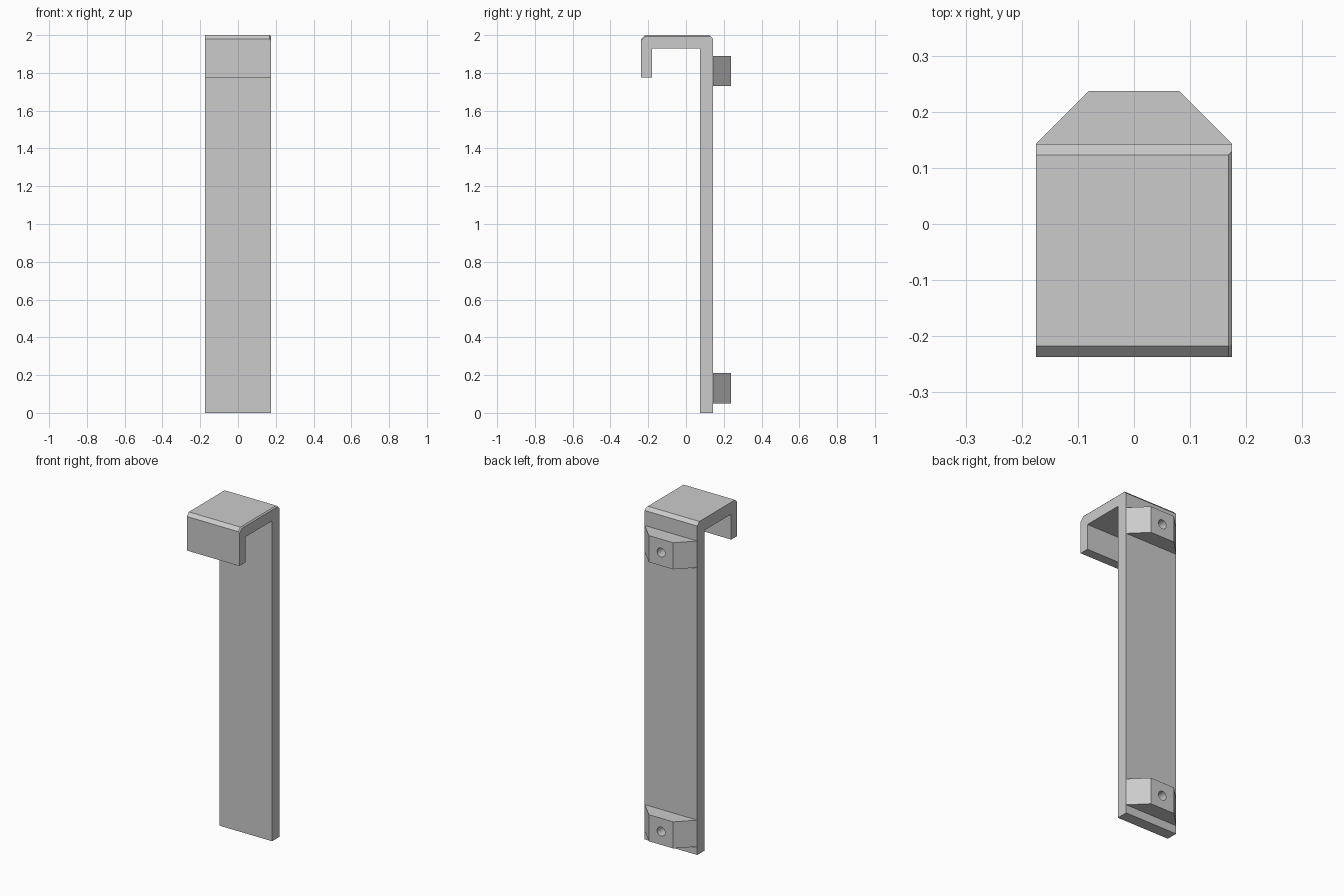
import bpy, bmesh
from mathutils import Matrix, Vector

cube = bpy.data.objects.get("Cube")
if cube:
    bpy.data.objects.remove(cube, do_unlink=True)

HALF = 0.175      # half width of the hook strip
BACK = 0.143      # back surface of the strip
TIP = 0.237       # outermost depth on both sides

grey = bpy.data.materials.new("plain grey")
grey.use_nodes = True
colour = (0.6, 0.6, 0.6, 1)
grey.diffuse_color = colour
grey.node_tree.nodes["Principled BSDF"].inputs["Base Color"].default_value = colour


def prism(points, axis_vector):
    """Extrude a closed outline along a vector."""
    bm = bmesh.new()
    face = bm.faces.new([bm.verts.new(p) for p in points])
    moved = bmesh.ops.extrude_face_region(bm, geom=[face])["geom"]
    verts = [v for v in moved if isinstance(v, bmesh.types.BMVert)]
    bmesh.ops.translate(bm, verts=verts, vec=Vector(axis_vector))
    bmesh.ops.recalc_face_normals(bm, faces=bm.faces)
    return bm


def make_object(name, bm):
    mesh = bpy.data.meshes.new(name)
    bm.to_mesh(mesh)
    bm.free()
    mesh.materials.append(grey)
    obj = bpy.data.objects.new(name, mesh)
    bpy.context.collection.objects.link(obj)
    return obj


# Hook strip: long back plate, top bridge and short front lip
c = 0.02
profile = [(BACK, 0), (BACK, 2 - c), (BACK - c, 2), (c - TIP, 2), (-TIP, 2 - c),
           (-TIP, 1.775), (-0.18, 1.775), (-0.18, 1.928), (0.074, 1.928), (0.074, 0)]
bm = prism([(-HALF, y, z) for y, z in profile], (2 * HALF, 0, 0))

# Small bevel on the left top edge, running down the front slope
edges = [e for e in bm.edges
         if all(v.co.x > 0 and v.co.z > 1.97 and v.co.y < BACK - 0.01 for v in e.verts)]
bmesh.ops.bevel(bm, geom=edges, offset=0.007, segments=1, affect='EDGES')
make_object("hook_strip", bm)

# Tapered mounting blocks, each bored through with a round hole
outline = [(-HALF, BACK), (HALF, BACK), (0.081, TIP), (-0.081, TIP)]
for name, base in (("lower_block", 0.05), ("upper_block", 1.73)):
    block = make_object(name, prism([(x, y, base) for x, y in outline], (0, 0, 0.16)))

    bore = bmesh.new()
    bmesh.ops.create_cone(bore, cap_ends=True, segments=32, radius1=0.027,
                          radius2=0.027, depth=0.3,
                          matrix=Matrix.Translation((0, TIP, base + 0.08))
                          @ Matrix.Rotation(1.5707963, 4, 'X'))
    cutter = make_object(name + "_bore", bore)
    cutter.hide_render = True

    cut = block.modifiers.new("bore", 'BOOLEAN')
    cut.operation = 'DIFFERENCE'
    cut.solver = 'EXACT'
    cut.object = cutter
    bpy.context.view_layer.objects.active = block
    bpy.ops.object.modifier_apply(modifier=cut.name)
    bpy.data.objects.remove(cutter, do_unlink=True)

    # Round the bore wall while keeping the block edges sharp
    bpy.ops.object.select_all(action='DESELECT')
    block.select_set(True)
    bpy.ops.object.shade_smooth_by_angle()
